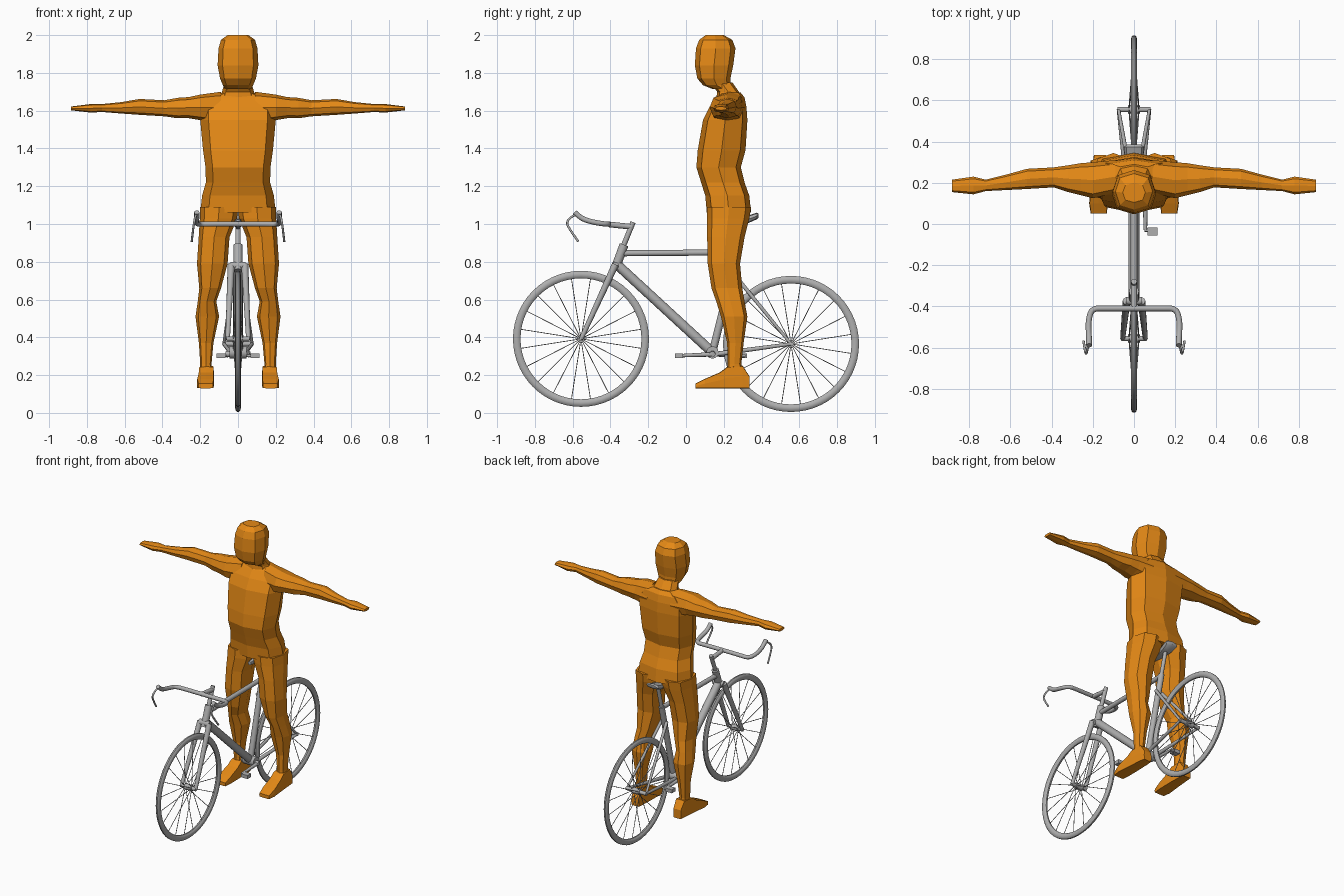
import bpy, bmesh, math
from mathutils import Vector

if "Cube" in bpy.data.objects:
    bpy.data.objects.remove(bpy.data.objects["Cube"])


def material(name, col):
    m = bpy.data.materials.new(name)
    m.diffuse_color = (*col, 1)
    m.use_nodes = True
    m.node_tree.nodes["Principled BSDF"].inputs["Base Color"].default_value = m.diffuse_color
    return m


ORANGE = material("orange", (0.78, 0.25, 0.008))
GREY = material("grey", (0.43, 0.43, 0.43))


def finish(name, bm, mat, mirror=False, smooth=False):
    bmesh.ops.recalc_face_normals(bm, faces=bm.faces)
    me = bpy.data.meshes.new(name)
    bm.to_mesh(me)
    bm.free()
    me.materials.append(mat)
    ob = bpy.data.objects.new(name, me)
    bpy.context.collection.objects.link(ob)
    if mirror:
        ob.modifiers.new("mirror", "MIRROR")
    if smooth:
        bpy.ops.object.select_all(action='DESELECT')
        ob.select_set(True)
        bpy.context.view_layer.objects.active = ob
        bpy.ops.object.shade_smooth_by_angle(angle=math.radians(40))
    return ob


def loft(name, axis, rings, mat, diag=0.76, **kw):
    """Eight-sided skin; each ring is (position, u0, u1, v0, v1) across the axis."""
    bm = bmesh.new()
    loops = []
    for p, u0, u1, v0, v1 in rings:
        loop = []
        for k in range(8):
            c, s = math.cos(k * math.pi / 4), math.sin(k * math.pi / 4)
            if k % 2:
                c, s = math.copysign(diag, c), math.copysign(diag, s)
            co = [(u0 + u1) / 2 + c * (u1 - u0) / 2, (v0 + v1) / 2 + s * (v1 - v0) / 2]
            co.insert(axis, p)
            loop.append(bm.verts.new(co))
        loops.append(loop)
    for a, b in zip(loops, loops[1:]):
        for k in range(8):
            bm.faces.new((a[k], a[(k + 1) % 8], b[(k + 1) % 8], b[k]))
    bm.faces.new(loops[0])
    bm.faces.new(loops[-1])
    return finish(name, bm, mat, **kw)


def add_tube(bm, a, b, r0, r1=None, n=12):
    a, b = Vector(a), Vector(b)
    rot = (b - a).to_track_quat('Z', 'Y').to_matrix().to_4x4()
    rot.translation = (a + b) / 2
    bmesh.ops.create_cone(bm, cap_ends=True, segments=n, radius1=r0,
                          radius2=r0 if r1 is None else r1, depth=(b - a).length, matrix=rot)


def tubes(name, parts, mirror=False):
    bm = bmesh.new()
    for p in parts:
        add_tube(bm, *p)
    return finish(name, bm, GREY, mirror=mirror, smooth=True)


def pipe(name, pts, r, mirror=False):
    """Bent pipe along a smooth path."""
    cu = bpy.data.curves.new(name, 'CURVE')
    cu.dimensions = '3D'
    cu.bevel_depth, cu.bevel_resolution, cu.use_fill_caps = r, 3, True
    cu.resolution_u = 5
    sp = cu.splines.new('NURBS')
    sp.points.add(len(pts) - 1)
    sp.order_u, sp.use_endpoint_u = 3, True
    for q, p in zip(sp.points, pts):
        q.co = (*p, 1)
    cu.materials.append(GREY)
    ob = bpy.data.objects.new(name, cu)
    bpy.context.collection.objects.link(ob)
    if mirror:
        ob.modifiers.new("mirror", "MIRROR")


def box(bm, lo, hi):
    res = bmesh.ops.create_cube(bm, size=1)
    for v in res["verts"]:
        v.co = [(l + h) / 2 + c * (h - l) for c, l, h in zip(v.co, lo, hi)]


# ---- rider ----
loft("head", 2, [(1.715, -.07, .07, .14, .25), (1.735, -.08, .08, .09, .235),
                 (1.77, -.095, .095, .06, .235), (1.84, -.108, .108, .047, .25),
                 (1.93, -.103, .103, .053, .262), (1.975, -.09, .09, .07, .245),
                 (2.0, -.055, .055, .105, .2)], ORANGE)
loft("neck", 2, [(1.66, -.1, .1, .16, .305), (1.70, -.085, .085, .165, .28),
                 (1.75, -.07, .07, .13, .245)], ORANGE)
loft("torso", 2, [(1.06, -.2, .2, .11, .345), (1.15, -.19, .19, .102, .335),
                  (1.22, -.17, .17, .08, .31), (1.30, -.172, .172, .055, .29),
                  (1.39, -.185, .185, .062, .315), (1.55, -.2, .2, .09, .325),
                  (1.62, -.2, .2, .125, .32), (1.67, -.15, .15, .16, .31),
                  (1.695, -.085, .085, .18, .29)], ORANGE, diag=0.78)
loft("arms", 0, [(.09, .15, .31, 1.53, 1.70), (.20, .125, .30, 1.55, 1.685),
                 (.26, .14, .295, 1.56, 1.672), (.32, .155, .285, 1.56, 1.668),
                 (.39, .178, .275, 1.57, 1.655), (.52, .17, .268, 1.578, 1.662),
                 (.62, .165, .24, 1.585, 1.645), (.72, .16, .215, 1.593, 1.635),
                 (.78, .144, .23, 1.59, 1.635), (.885, .155, .215, 1.602, 1.622)],
     ORANGE, mirror=True)
loft("legs", 2, [(1.09, .0, .2, .11, .345), (1.03, .005, .202, .11, .335),
                 (.93, .045, .208, .112, .31), (.79, .055, .217, .115, .286),
                 (.66, .09, .205, .135, .298), (.59, .115, .213, .16, .31),
                 (.51, .10, .225, .185, .325), (.37, .13, .207, .218, .305),
                 (.26, .14, .20, .22, .293), (.19, .137, .2, .215, .30)],
     ORANGE, mirror=True)
loft("feet", 1, [(.335, .135, .195, .13, .195), (.30, .13, .20, .13, .25),
                 (.22, .127, .207, .13, .245), (.18, .127, .21, .13, .215),
                 (.10, .127, .218, .13, .18), (.05, .132, .21, .13, .155)],
     ORANGE, diag=0.95, mirror=True)


# ---- wheels ----
def wheel(side, cy, cz, axle):
    # tyre and rim: oval section turned around the axle
    bm = bmesh.new()
    sec = [bm.verts.new((.015 * math.cos(t), cy, cz + .34 + .021 * math.sin(t)))
           for t in (k * math.pi / 5 for k in range(10))]
    edges = [bm.edges.new((sec[k], sec[(k + 1) % 10])) for k in range(10)]
    bmesh.ops.spin(bm, geom=sec + edges, cent=(0, cy, cz), axis=(1, 0, 0),
                   angle=math.tau, steps=56)
    bmesh.ops.remove_doubles(bm, verts=bm.verts, dist=1e-4)
    finish(side + "_tyre", bm, GREY, smooth=True)
    hub = [((-axle, cy, cz), (axle, cy, cz), .013),
           ((-.03, cy, cz), (.03, cy, cz), .02)]
    tubes(side + "_hub", hub)
    spokes = []
    for k in range(20):
        t = (k + .5) * math.tau / 20
        d = Vector((0, math.cos(t), math.sin(t)))
        c = Vector((0, cy, cz))
        spokes.append((c + d * .015 + Vector((.024 * (-1) ** k, 0, 0)), c + d * .325, .0022, None, 5))
    tubes(side + "_spokes", spokes)


wheel("front", -.556, .392, .06)
wheel("rear", .556, .365, .08)

# ---- frame ----
BB = (0, .14, .32)
tubes("frame", [((0, -.378, .755), (0, -.328, .89), .024),        # head tube
                ((0, -.345, .845), (0, .27, .85), .016),          # top tube
                ((0, -.365, .785), BB, .026),                     # down tube
                (BB, (0, .275, .86), .02),                        # seat tube
                ((-.045, .14, .32), (.045, .14, .32), .033)])     # crank shell
tubes("seat_post", [((0, .27, .84), (0, .318, 1.02), .013)])
tubes("rear_stays", [((.03, .15, .31), (.075, .556, .365), .013, .009),
                     ((.02, .245, .745), (.075, .556, .365), .011, .008)], mirror=True)
tubes("fork", [((.036, -.374, .785), (.055, -.556, .39), .019, .012),
               ((0, -.374, .78), (.04, -.374, .78), .02)], mirror=True)

# ---- steering ----
tubes("stem", [((0, -.333, .88), (0, -.28, 1.01), .014),
               ((0, -.287, .985), (0, -.41, .998), .015)])
pipe("handlebar", [(0, -.41, 1.0), (.14, -.41, 1.0), (.205, -.41, .998), (.222, -.47, 1.005),
                   (.22, -.53, 1.02), (.218, -.56, 1.035), (.218, -.59, 1.062)], .014, True)
pipe("brake_levers", [(.22, -.58, 1.05), (.225, -.60, 1.045), (.232, -.635, 1.01),
                      (.238, -.615, .97), (.245, -.57, .907)], .006, True)

# ---- saddle ----
loft("saddle", 1, [(.13, -.012, .012, 1.0, 1.025), (.25, -.024, .024, .99, 1.03),
                   (.33, -.045, .045, 1.005, 1.045), (.375, -.05, .05, 1.025, 1.06),
                   (.385, -.035, .035, 1.035, 1.055)], GREY, smooth=True)

# ---- cranks and pedals, one forward and one back ----
for side, x, y in (("right", 1, -.03), ("left", -1, .31)):
    bm = bmesh.new()
    add_tube(bm, (x * .03, .14, .315), (x * .065, .14, .31), .016)
    add_tube(bm, (x * .055, .14, .31), (x * .055, y, .303), .012, .009)
    add_tube(bm, (x * .05, y, .303), (x * .075, y, .303), .008)
    lo, hi = sorted((x * .065, x * .115))
    box(bm, (lo, y - .027, .29), (hi, y + .013, .315))
    finish(side + "_crank_and_pedal", bm, GREY, smooth=True)
